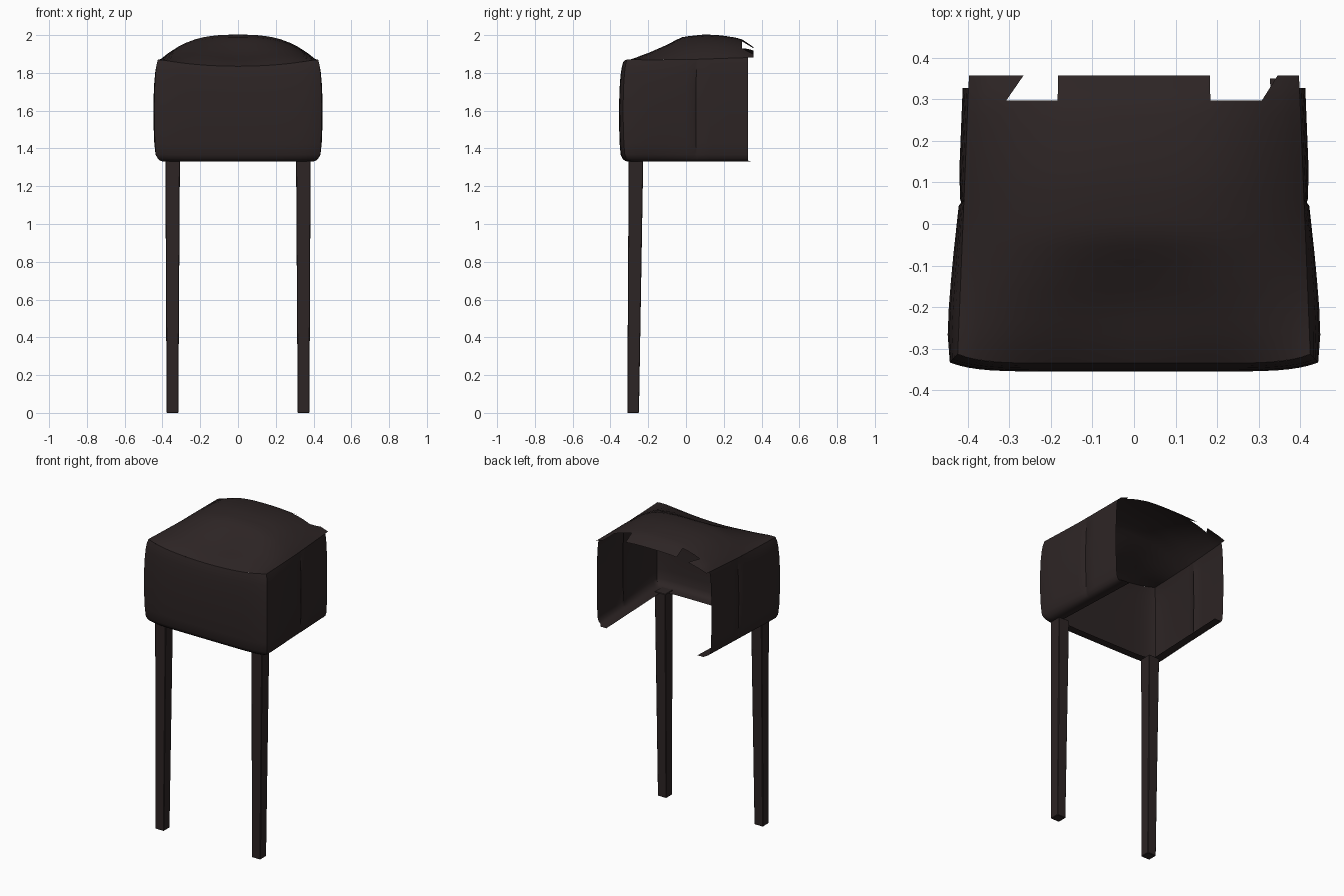
import bpy
import bmesh
import math

if "Cube" in bpy.data.objects:
    bpy.data.objects.remove(bpy.data.objects["Cube"])


def make_material(name, color):
    mat = bpy.data.materials.new(name)
    mat.use_nodes = True
    mat.diffuse_color = color
    bsdf = mat.node_tree.nodes["Principled BSDF"]
    bsdf.inputs["Base Color"].default_value = color
    bsdf.inputs["Roughness"].default_value = 0.8
    return mat


dark_brown = make_material("dark brown", (0.026, 0.018, 0.018, 1))

FRONT, BACK, TAB = -0.335, 0.297, 0.357
RIM, BOTTOM = 1.87, 1.33


def interp(x, points):
    """Smooth interpolation through a few profile points."""
    if x <= points[0][0]:
        return points[0][1]
    for (x0, y0), (x1, y1) in zip(points, points[1:]):
        if x <= x1:
            return y0 + (y1 - y0) * (x - x0) / (x1 - x0)
    return points[-1][1]


def half_width(y):
    return interp(y, [(FRONT, 0.425), (TAB, 0.397)])


def front_line(u):
    return FRONT + 0.022 * abs(u) ** 8


# Height of the padded top, rising from the seam to a crown
CROWN = [(FRONT, 0), (-0.29, 0.24), (-0.24, 0.43), (-0.14, 0.73), (-0.06, 0.87),
         (0.02, 0.96), (0.1, 1), (0.18, 0.95), (0.27, 0.82), (0.3, 0.74), (TAB, 0.42)]


def top_height(u, y):
    near = max(0, min(1, (-0.03 - y) / 0.3))
    edge = RIM - 0.035 * (1 - u * u) * near + 0.012 * max(0, y / TAB)
    sag = 0.03 * math.exp(-(u / 0.5) ** 2) * math.sin(math.pi * near)
    return edge + 0.13 * (1 - abs(u) ** 2.8) * interp(y, CROWN) - sag


def build(name, rows, keep=lambda i, j: True):
    """Skin a lattice of points, row by row, into one smooth sheet."""
    bm = bmesh.new()
    grid = [[bm.verts.new(p) for p in row] for row in rows]
    for i in range(len(grid) - 1):
        for j in range(len(grid[i]) - 1):
            if keep(i, j):
                bm.faces.new((grid[i][j], grid[i][j + 1],
                              grid[i + 1][j + 1], grid[i + 1][j]))
    loose = [v for v in bm.verts if not v.link_faces]
    bmesh.ops.delete(bm, geom=loose, context="VERTS")
    return finish(name, bm)


def finish(name, bm, angle=40):
    mesh = bpy.data.meshes.new(name)
    bm.to_mesh(mesh)
    bm.free()
    mesh.materials.append(dark_brown)
    obj = bpy.data.objects.new(name, mesh)
    bpy.context.collection.objects.link(obj)
    bpy.ops.object.select_all(action="DESELECT")
    obj.select_set(True)
    bpy.context.view_layer.objects.active = obj
    bpy.ops.object.shade_smooth_by_angle(angle=math.radians(angle))
    return obj


# Padded top: a dome whose back edge has two notches between three tabs
NOTCH_IN, NOTCH_OUT = 0.46, 0.77
half = [0.12, 0.24, 0.36, NOTCH_IN, 0.56, 0.67, NOTCH_OUT, 0.89, 0.95, 1]
us = [-u for u in reversed(half)] + [0] + half
steps = 18
rows = []
for k in range(steps + 3):
    row = []
    for u in us:
        start = front_line(u)
        if k <= steps:
            y = start + (BACK - start) * k / steps
        else:
            y = BACK + (TAB - BACK) * (k - steps) / 2
        if k > steps and abs(u) == NOTCH_OUT:
            u = math.copysign(u + 0.05 * (k - steps), u)
        row.append((u * half_width(y), y, top_height(u, y)))
    rows.append(row)


def outside_notch(i, j):
    mid = abs(us[j] + us[j + 1]) / 2
    return i < steps or not NOTCH_IN < mid < NOTCH_OUT


build("padded_top", rows, outside_notch)

# Wrapped skirt: one sheet around the right side, front and left side,
# bulging in the middle and turned under into a lip at the bottom
SIDE_BULGE = [(FRONT, 0.018), (-0.25, 0.028), (-0.1, 0.022), (0.045, 0.012),
              (0.055, 0.004), (0.065, 0.014), (0.33, 0.014)]
# (fraction of height, bulge, turned-in distance)
PROFILE = [(0, 0, 0), (0.05, 0.35, 0), (0.12, 0.6, 0), (0.25, 0.85, 0), (0.45, 1, 0),
           (0.65, 0.95, 0), (0.82, 0.8, 0), (0.93, 0.55, 0), (0.97, 0.2, 0.003),
           (0.99, 0, 0.012), (1, 0, 0.028), (1, 0, 0.07)]
side_ys = [0.0, 0.05, 0.1, 0.2, 0.3, 0.4, 0.5, 0.57, 0.583, 0.596, 0.7, 0.85, 1]
front_us = [math.sin(math.pi / 2 * i / 14) for i in range(-14, 15)]

rows = []
for f, bulge, tuck in PROFILE:
    def side(s, t):
        rear = 0.35 if tuck > 0.02 else 0.327
        start = front_line(1) + tuck - 0.02 * bulge
        y = start + (rear - start) * t
        x = half_width(y) + interp(y, SIDE_BULGE) * bulge - tuck
        rim = top_height(1, y)
        return (s * x, y, rim + (BOTTOM - rim) * f)

    corner = side(1, 0)[0]
    row = [side(-1, t) for t in reversed(side_ys)]
    for u in front_us[1:-1]:
        y = front_line(u) + tuck - 0.02 * bulge
        rim = top_height(u, front_line(u))
        row.append((u * corner, y, rim + (BOTTOM - rim) * f))
    row += [side(1, t) for t in side_ys]
    rows.append(row[::-1])
build("wrapped_skirt", rows)

# Two slim square front legs, slightly tapered towards the floor
for name, s in (("right_front_leg", -1), ("left_front_leg", 1)):
    bm = bmesh.new()
    bmesh.ops.create_cube(bm, size=1)
    for v in bm.verts:
        top = v.co.z > 0
        size, cx, cy = (0.077, 0.346, -0.265) if top else (0.062, 0.347, -0.28)
        v.co = (s * cx + v.co.x * size, cy + v.co.y * size, 1.335 if top else 0)
    bmesh.ops.bevel(bm, geom=bm.edges[:], offset=0.003, segments=1, affect="EDGES")
    finish(name, bm, 30)
